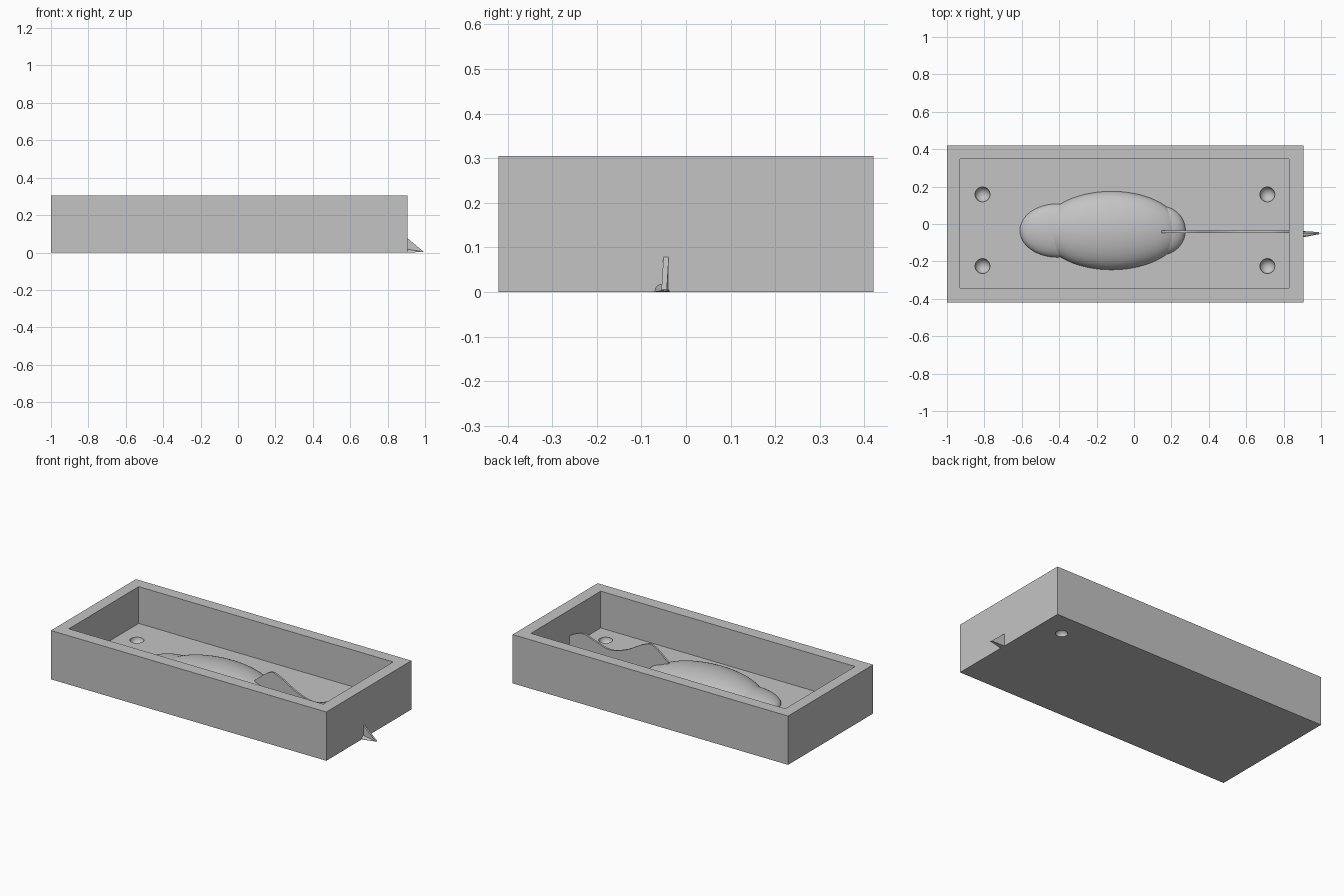
import bpy
import bmesh
from math import sqrt
from mathutils import Matrix, Vector

cube = bpy.data.objects.get("Cube")
if cube:
    bpy.data.objects.remove(cube, do_unlink=True)

grey = bpy.data.materials.new("plain grey")
grey.use_nodes = True
colour = (0.55, 0.55, 0.55, 1)
grey.diffuse_color = colour
grey.node_tree.nodes["Principled BSDF"].inputs["Base Color"].default_value = colour

FLOOR = 0.075
HEIGHT = 0.305
MID_Y = -0.035


def finish(name, bm, smooth=False):
    bmesh.ops.recalc_face_normals(bm, faces=bm.faces)
    mesh = bpy.data.meshes.new(name)
    bm.to_mesh(mesh)
    bm.free()
    obj = bpy.data.objects.new(name, mesh)
    bpy.context.collection.objects.link(obj)
    mesh.materials.append(grey)
    for p in mesh.polygons:
        p.use_smooth = smooth
    return obj


def ball(name, centre, radii, keep_above=None):
    """Ellipsoid, optionally cut flat at a height."""
    bm = bmesh.new()
    place = Matrix.Translation(centre) @ Matrix.Diagonal((*radii, 1))
    bmesh.ops.create_uvsphere(bm, u_segments=64, v_segments=32, radius=1, matrix=place)
    if keep_above is not None:
        bmesh.ops.bisect_plane(bm, geom=bm.verts[:] + bm.edges[:] + bm.faces[:],
                               plane_co=(0, 0, keep_above), plane_no=(0, 0, 1),
                               clear_inner=True)
        bmesh.ops.holes_fill(bm, edges=[e for e in bm.edges if e.is_boundary])
    return finish(name, bm, True)


# Open tray: outer shell, rim and sunken floor
bm = bmesh.new()


def loop(x0, x1, y0, y1, z):
    return [bm.verts.new(p) for p in ((x0, y0, z), (x1, y0, z), (x1, y1, z), (x0, y1, z))]


outer = (-1, 0.905, -0.42, 0.42)
inner = (-0.93, 0.83, -0.343, 0.347)
rings = [loop(*outer, 0), loop(*outer, HEIGHT), loop(*inner, HEIGHT), loop(*inner, FLOOR)]
bm.faces.new(rings[0])
bm.faces.new(rings[-1])
for a, b in zip(rings, rings[1:]):
    for i in range(4):
        j = (i + 1) % 4
        bm.faces.new((a[i], a[j], b[j], b[i]))
tray = finish("tray", bm)

# Round registration dimples in the floor, and one underneath
pits = [(x, y, FLOOR) for x in (-0.81, 0.713) for y in (-0.225, 0.158)]
pits.append((0.75, 0.27, 0))
for n, spot in enumerate(pits):
    cutter = ball(f"dimple_cutter_{n + 1}", spot, (0.04, 0.04, 0.038) if spot[2] else (0.034, 0.034, 0.03))
    cutter.hide_render = True
    cutter.hide_viewport = True
    cut = tray.modifiers.new(f"dimple_{n + 1}", "BOOLEAN")
    cut.operation = "DIFFERENCE"
    cut.solver = "EXACT"
    cut.object = cutter

# Body lying half sunk in the floor
ball("body", (-0.12, MID_Y, FLOOR), (0.37, 0.21, 0.11), FLOOR - 0.005)
ball("head", (-0.41, MID_Y, FLOOR), (0.2, 0.143, 0.06), FLOOR - 0.005)
ball("rump", (0.145, MID_Y, FLOOR), (0.13, 0.13, 0.06), FLOOR - 0.005)


# Wavy tail: a thin upright wall whose top edge rises and falls
def smooth_path(points, steps=8):
    out = []
    pts = [points[0]] + points + [points[-1]]
    for a, b, c, d in zip(pts, pts[1:], pts[2:], pts[3:]):
        a, b, c, d = map(Vector, (a, b, c, d))
        for s in range(steps):
            t = s / steps
            out.append(0.5 * (2 * b + (c - a) * t + (2 * a - 5 * b + 4 * c - d) * t * t
                              + (3 * b - a - 3 * c + d) * t ** 3))
    return out + [Vector(points[-1])]


crest = smooth_path([(0.147, 0.157), (0.25, 0.235), (0.32, 0.225), (0.44, 0.16), (0.55, 0.13),
                     (0.65, 0.155), (0.74, 0.18), (0.83, 0.145), (0.905, 0.078),
                     (0.95, 0.04), (0.99, 0.006)])
bm = bmesh.new()
sections = []
for p in crest:
    drift = -0.008 * max(0, (p.x - 0.83) / 0.16)
    base = 0.002 if p.x > 0.85 else FLOOR - 0.005
    y0, y1 = -0.047 + drift, -0.035 + drift
    sections.append([bm.verts.new(v) for v in ((p.x, y0, base), (p.x, y1, base),
                                              (p.x, y1, p.y), (p.x, y0, p.y))])
for a, b in zip(sections, sections[1:]):
    for i in range(4):
        j = (i + 1) % 4
        bm.faces.new((a[i], a[j], b[j], b[i]))
bm.faces.new(sections[0])
bm.faces.new(sections[-1])
tail = finish("tail", bm, True)
bpy.context.view_layer.objects.active = tail
tail.select_set(True)
bpy.ops.object.shade_smooth_by_angle()

# Small pointed tip poking out through the end wall
bm = bmesh.new()
tip = bm.verts.new((1, -0.052, 0.003))
arch = [bm.verts.new((0.9, -0.054 + 0.018 * k / 4, 0.018 * sqrt(1 - (k / 4) ** 2)))
        for k in range(-4, 5)]
bm.faces.new(arch)
for a, b in zip(arch, arch[1:] + arch[:1]):
    bm.faces.new((a, b, tip))
finish("tail_tip", bm)
